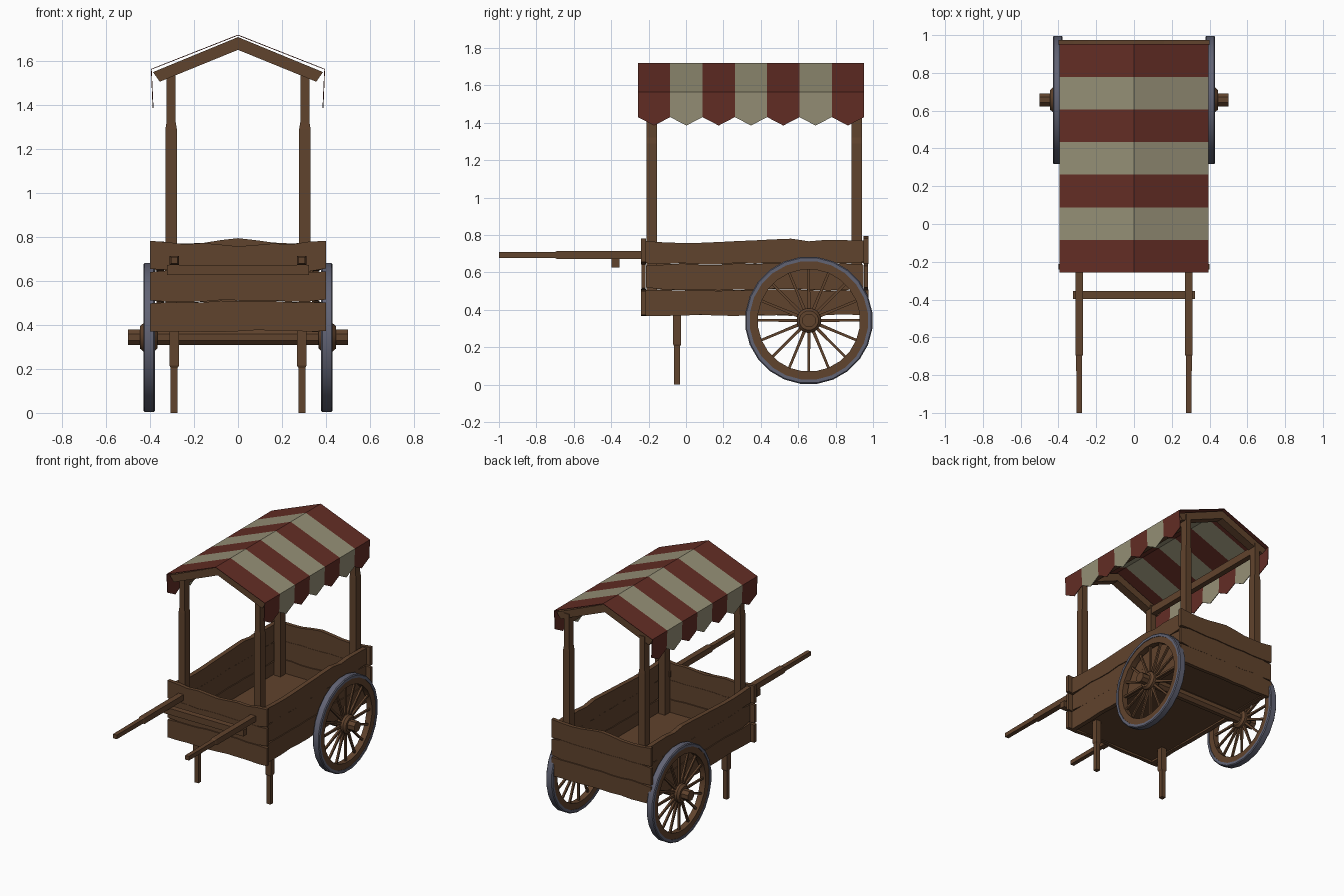
import bpy, bmesh, math, random
from mathutils import Vector

if "Cube" in bpy.data.objects:
    bpy.data.objects.remove(bpy.data.objects["Cube"])
random.seed(4)

def mat(name, c):
    m = bpy.data.materials.new(name)
    m.diffuse_color = (*c, 1)
    m.use_nodes = True
    m.node_tree.nodes["Principled BSDF"].inputs["Base Color"].default_value = m.diffuse_color
    return m

WOOD = mat("brown wood", (0.118, 0.056, 0.026))
RED = mat("red cloth", (0.125, 0.026, 0.018))
CREAM = mat("cream cloth", (0.30, 0.275, 0.18))
STEEL = mat("grey steel", (0.12, 0.125, 0.175))

def finish(bm, name, mats, smooth=False):
    bmesh.ops.recalc_face_normals(bm, faces=bm.faces)
    me = bpy.data.meshes.new(name)
    bm.to_mesh(me)
    bm.free()
    ob = bpy.data.objects.new(name, me)
    bpy.context.collection.objects.link(ob)
    for m in mats:
        me.materials.append(m)
    if smooth:
        bpy.ops.object.select_all(action='DESELECT')
        ob.select_set(True)
        bpy.context.view_layer.objects.active = ob
        bpy.ops.object.shade_smooth_by_angle(angle=math.radians(35))
    return ob

def loft(bm, loops, caps=True, closed=False):
    """Skin a list of point loops with quads."""
    vs = [[bm.verts.new(p) for p in l] for l in loops]
    n = len(vs[0])
    pairs = list(zip(vs, vs[1:])) + ([(vs[-1], vs[0])] if closed else [])
    for a, b in pairs:
        for i in range(n):
            j = (i + 1) % n
            bm.faces.new((a[i], a[j], b[j], b[i]))
    if caps and not closed:
        bm.faces.new(vs[0])
        bm.faces.new(vs[-1])

def prism(name, pts, axis, d0, d1, m=WOOD):
    """Extrude a profile along x (points are y,z) or y (points are x,z)."""
    bm = bmesh.new()
    loft(bm, [[(d, a, z) if axis == 'x' else (a, d, z) for a, z in pts] for d in (d0, d1)])
    return finish(bm, name, [m])

def stick(name, axis, c, sections):
    """Square stick along y or z; sections are (position, half width, half depth)."""
    bm = bmesh.new()
    loops = []
    for t, a, b in sections:
        q = [(-a, -b), (a, -b), (a, b), (-a, b)]
        loops.append([(c[0] + u, c[1] + v, t) if axis == 'z' else (c[0] + u, t, c[1] + v) for u, v in q])
    loft(bm, loops)
    return finish(bm, name, [WOOD])

def box(name, x, y, z):
    return prism(name, [(x[0], z[0]), (x[1], z[0]), (x[1], z[1]), (x[0], z[1])], 'y', *y)

def plank_wall(name, axis, a0, a1, d0, d1, top):
    """Three rough boards stacked into a wall; top is a list of heights."""
    n = len(top)
    xs = [a0 + (a1 - a0) * i / (n - 1) for i in range(n)]
    wob = lambda z: [z + random.uniform(-.005, .005) for _ in xs]
    edges = [wob(.372), wob(.507), wob(.645), top]
    for k in range(3):
        lo, hi = edges[k], edges[k + 1]
        gap = [.007 if i in (0, n - 1) else .0015 for i in range(n)]
        g0 = gap if k else [0] * n
        g1 = gap if k < 2 else [0] * n
        pts = [(x, z + g) for x, z, g in zip(xs, lo, g0)]
        pts += [(x, z - g) for x, z, g in reversed(list(zip(xs, hi, g1)))]
        e = .003 if k == 1 else 0
        prism(f"{name}_board_{k + 1}", pts, axis, d0 + e, d1 - e)

# Cart body
plank_wall("front_wall", 'y', -.40, .40, -.24, -.213,
           [.782, .776, .766, .772, .765, .757, .763, .77, .766, .778, .782])
plank_wall("back_wall", 'y', -.40, .40, .948, .975,
           [.782, .772, .77, .772, .785, .794, .785, .774, .77, .773, .782])
for s, side in ((-1, "left"), (1, "right")):
    plank_wall(f"{side}_wall", 'x', -.213, .948, min(s * .337, s * .37), max(s * .337, s * .37),
               [.767, .76, .757, .758, .762, .767, .771, .776, .78, .766, .774, .772, .769])
box("floor", (-.34, .34), (-.215, .95), (.383, .41))

# Legs, handles and posts on both sides
for s, side in ((-1, "left"), (1, "right")):
    stick(f"{side}_leg", 'z', (s * .29, -.048),
          [(0, .016, .016), (.205, .016, .016), (.215, .022, .021), (.40, .022, .021)])
    stick(f"{side}_handle", 'y', (s * .29, .693),
          [(-1, .015, .015), (-.70, .016, .016), (-.69, .021, .021), (-.20, .021, .021)])
    for y, end in ((-.183, "front"), (.913, "back")):
        stick(f"{end}_{side}_post", 'z', (s * .304, y),
              [(.40, .026, .028), (1.29, .026, .028), (1.32, .021, .027), (1.56, .021, .027)])
    # Long roof beam resting on the posts
    box(f"{side}_roof_beam", (s * .304 - .02, s * .304 + .02), (-.20, .93), (1.49, 1.545))
box("handle_crossbar", (-.322, .322), (-.398, -.355), (.627, .673))

# Roof rafters
half = [(.386, 1.549), (.356, 1.505)]
chevron = [(0, 1.708)] + half + [(0, 1.65)] + [(-x, z) for x, z in reversed(half)]
for end, y in (("front", -.232), ("back", .872)):
    prism(f"{end}_rafter", chevron, 'y', y, y + .062)

# Striped canopy with a pointed hem
bm = bmesh.new()
Y0, W = -.257, 1.209 / 7
for i in range(7):
    a, b = Y0 + i * W, Y0 + (i + 1) * W
    for s in (-1, 1):
        roof = [(0, a, 1.717), (0, b, 1.717), (s * .394, b, 1.562), (s * .394, a, 1.562)]
        hem = [(s * .394, a, 1.562), (s * .394, b, 1.562), (s * .388, b, 1.43),
               (s * .386, (a + b) / 2, 1.385), (s * .388, a, 1.43)]
        for pts in (roof, hem):
            f = bm.faces.new([bm.verts.new(p) for p in pts])
            f.material_index = i % 2
bmesh.ops.remove_doubles(bm, verts=bm.verts, dist=.0005)
canopy = finish(bm, "canopy", [RED, CREAM])
sol = canopy.modifiers.new("thickness", 'SOLIDIFY')
sol.thickness = .004
sol.offset = 0

# Wheels
CY, CZ, N = .657, .343, 24

def ring(name, profile, m, n=N, closed=True):
    """Turn a profile of (x, radius) about the wheel axle."""
    bm = bmesh.new()
    loops = [[(x, CY + r * math.sin(2 * math.pi * (i + .5) / n), CZ + r * math.cos(2 * math.pi * (i + .5) / n))
              for i in range(n)] for x, r in profile]
    loft(bm, loops, closed=closed)
    return finish(bm, name, [m], smooth=n > 8)

for s, side in ((-1, "left"), (1, "right")):
    X = lambda p: [(s * x, r) for x, r in p]
    ring(f"{side}_tyre", X([(.378, .318), (.378, .336), (.384, .342), (.424, .342), (.43, .336), (.43, .318)]), STEEL)
    ring(f"{side}_wheel_rim", X([(.382, .274), (.382, .32), (.426, .32), (.426, .274)]), WOOD)
    ring(f"{side}_hub", X([(.366, .05), (.38, .066), (.43, .066), (.445, .052)]), WOOD, 16, False)
    # Spokes, tapering outwards
    bm = bmesh.new()
    for k in range(16):
        t = 2 * math.pi * k / 16
        out = Vector((0, math.sin(t), math.cos(t)))
        tan = Vector((0, math.cos(t), -math.sin(t)))
        c = Vector((s * .404, CY, CZ))
        ex = Vector((1, 0, 0))
        loft(bm, [[c + out * r + tan * u * w + ex * v * w for u, v in ((-1, -1), (1, -1), (1, 1), (-1, 1))]
                  for r, w in ((.05, .009), (.17, .007), (.285, .007))])
    finish(bm, f"{side}_spokes", [WOOD])

# Axle through both wheels
ring("axle", [(-.5, .038), (.5, .038)], WOOD, 8, False)
